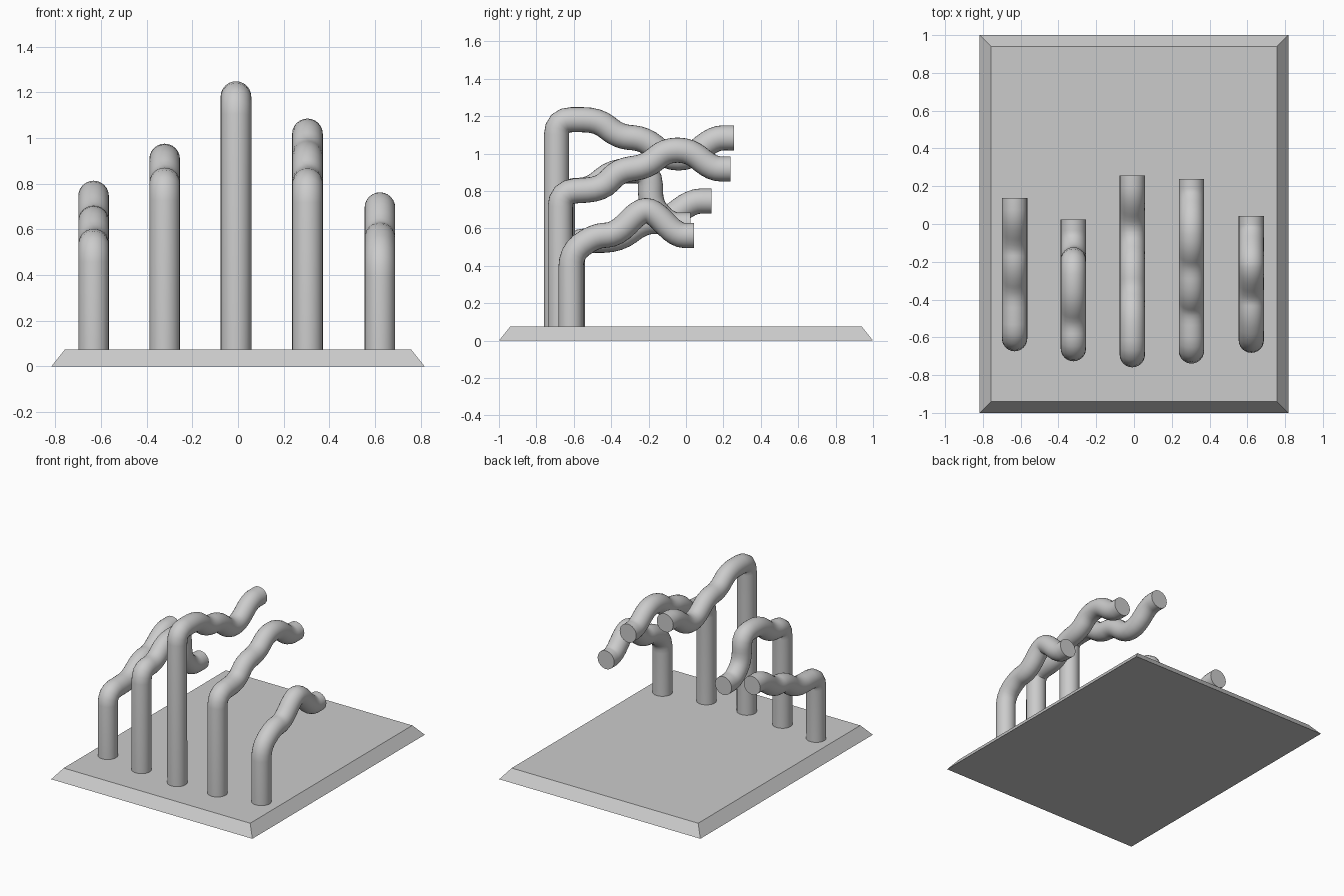
import bpy, bmesh
from mathutils import Vector

if "Cube" in bpy.data.objects:
    bpy.data.objects.remove(bpy.data.objects["Cube"])

RADIUS = 0.067


def fillet(corners, size=0.08, steps=4):
    """Round the inner corners of a polyline with short quadratic arcs."""
    pts = [Vector(c) for c in corners]
    out = [pts[0]]
    for a, b, c in zip(pts, pts[1:], pts[2:]):
        d1 = min(size, (a - b).length * 0.45)
        d2 = min(size, (c - b).length * 0.45)
        p, q = b + (a - b).normalized() * d1, b + (c - b).normalized() * d2
        for i in range(steps + 1):
            t = i / steps
            out.append(p * (1 - t) ** 2 + b * 2 * t * (1 - t) + q * t ** 2)
    return out + [pts[-1]]


def pipe(name, x, yz):
    """Capped round tube following a y-z profile at a fixed x."""
    pts = fillet([(x, y, z) for y, z in yz])
    cu = bpy.data.curves.new(name, 'CURVE')
    cu.dimensions = '3D'
    cu.bevel_depth = RADIUS
    cu.bevel_resolution = 10
    cu.use_fill_caps = True
    sp = cu.splines.new('POLY')
    sp.points.add(len(pts) - 1)
    for sp_pt, p in zip(sp.points, pts):
        sp_pt.co = (*p, 1)
    ob = bpy.data.objects.new(name, cu)
    bpy.context.collection.objects.link(ob)
    bpy.ops.object.select_all(action='DESELECT')
    ob.select_set(True)
    bpy.context.view_layer.objects.active = ob
    bpy.ops.object.convert(target='MESH')
    ob = bpy.context.object
    # weld the caps to the tube
    bm = bmesh.new()
    bm.from_mesh(ob.data)
    bmesh.ops.remove_doubles(bm, verts=bm.verts, dist=0.0005)
    bmesh.ops.recalc_face_normals(bm, faces=bm.faces)
    bm.to_mesh(ob.data)
    bm.free()
    bpy.ops.object.shade_smooth_by_angle(angle=0.6)


# base plate with sloped sides
bm = bmesh.new()
bmesh.ops.create_cube(bm, size=2)
for v in bm.verts:
    top = v.co.z > 0
    v.co = (v.co.x * (0.757 if top else 0.817),
            v.co.y * (0.94 if top else 1.0),
            0.075 if top else 0)
mesh = bpy.data.meshes.new("base_plate")
bm.to_mesh(mesh)
bm.free()
bpy.context.collection.objects.link(bpy.data.objects.new("base_plate", mesh))

# five bent pipes, left to right
pipe("pipe_far_left", -0.632, [
    (-.607, .07), (-.607, .534), (-.36, .538), (-.23, .637),
    (-.11, .637), (.03, .746), (.137, .746)])
pipe("pipe_left", -0.321, [
    (-.66, .07), (-.66, .803), (-.51, .803), (-.39, .908),
    (-.19, .908), (-.19, .72), (-.09, .618), (.025, .618)])
pipe("pipe_middle", -0.009, [
    (-.692, .07), (-.692, 1.181), (-.47, 1.181), (-.36, 1.09),
    (-.22, 1.08), (-.10, .977), (.02, .977), (.15, 1.084), (.256, 1.084)])
pipe("pipe_right", 0.304, [
    (-.672, .07), (-.672, .795), (-.45, .81), (-.36, .91),
    (-.21, .93), (-.11, 1.018), (.02, 1.018), (.14, .918), (.239, .918)])
pipe("pipe_far_right", 0.621, [
    (-.615, .07), (-.615, .47), (-.49, .56), (-.37, .567),
    (-.25, .693), (-.18, .697), (-.05, .562), (.042, .562)])
